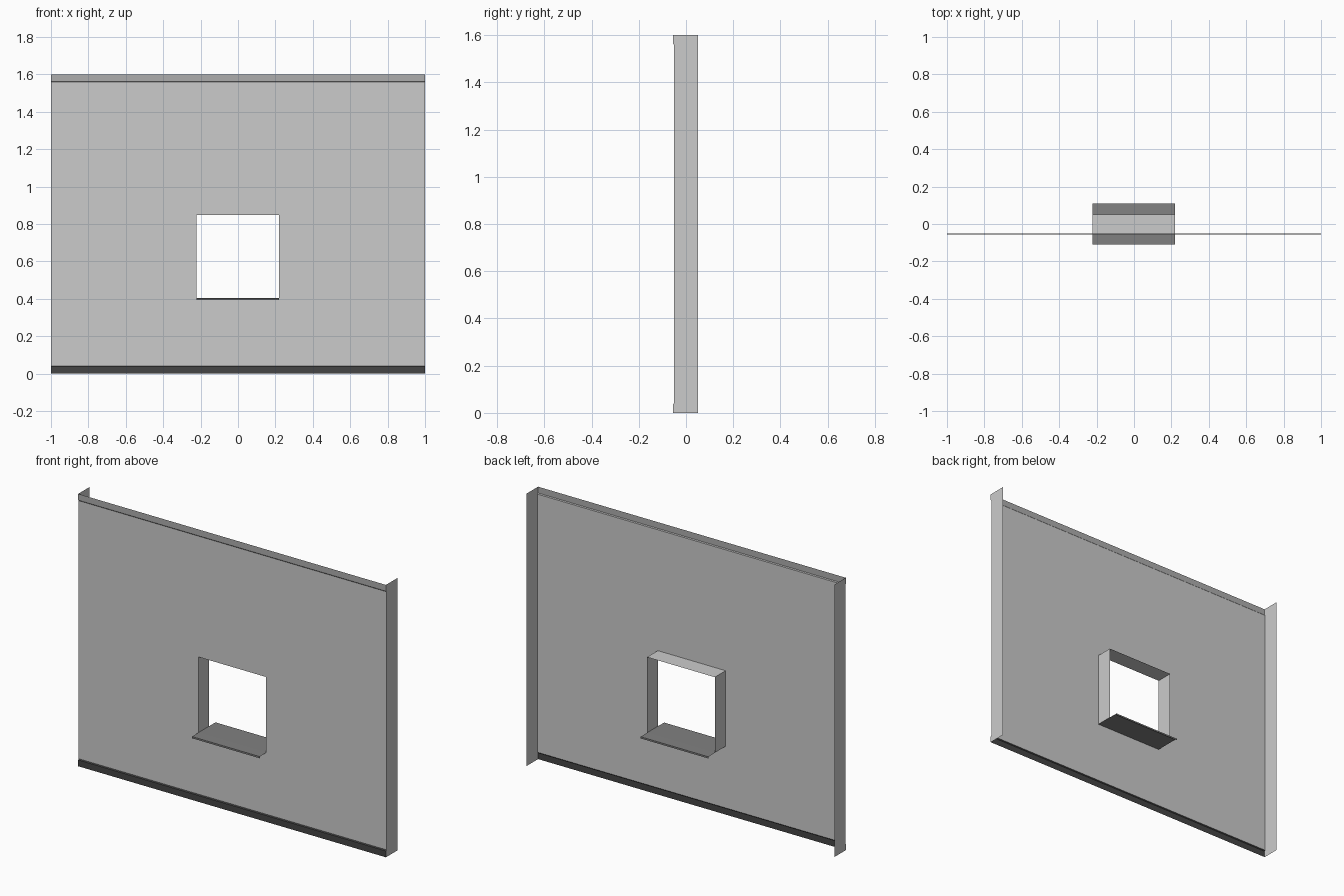
import bpy

if "Cube" in bpy.data.objects:
    bpy.data.objects.remove(bpy.data.objects["Cube"])

# Main dimensions
W, H = 1.0, 1.6
FRONT, BACK, LIP = -0.05, 0.05, -0.055
X0, X1, Z0, Z1 = -0.222, 0.218, 0.404, 0.848
LOW, HIGH, STEP = 0.042, H - 0.042, 0.005


def material(name, v):
    m = bpy.data.materials.new(name)
    m.diffuse_color = (v, v, v, 1)
    m.use_nodes = True
    m.node_tree.nodes["Principled BSDF"].inputs["Base Color"].default_value = m.diffuse_color
    return m


def sheet(name, verts, faces, mat=None):
    me = bpy.data.meshes.new(name)
    me.from_pydata(verts, [], faces)
    ob = bpy.data.objects.new(name, me)
    bpy.context.collection.objects.link(ob)
    if mat:
        me.materials.append(mat)
    return ob


def strip(name, profile, xa, xb, mat=None):
    """Extrude an open (y, z) profile along x."""
    n = len(profile)
    verts = [(x, y, z) for x in (xa, xb) for y, z in profile]
    faces = [(i, i + n, i + n + 1, i + 1) for i in range(n - 1)]
    return sheet(name, verts, faces, mat)


dark = material("dark_grey", 0.06)
mid = material("mid_grey", 0.42)
sill_grey = material("sill_grey", 0.22)

# Front wall panel: a ring of four quads around the window
outer = [(-W, LOW), (W, LOW), (W, HIGH), (-W, HIGH)]
inner = [(X0, Z0), (X1, Z0), (X1, Z1), (X0, Z1)]
ring = [(i, (i + 1) % 4, 4 + (i + 1) % 4, 4 + i) for i in range(4)]
sheet("wall_panel", [(x, FRONT, z) for x, z in outer + inner], ring)

# Slightly raised trims along the bottom and top
base = [(LIP, 0), (LIP, LOW - STEP), (FRONT, LOW)]
crown = [(FRONT, HIGH), (LIP, HIGH + STEP), (LIP, H)]
strip("bottom_trim", base, -W, W, dark)
strip("top_trim", crown, -W, W, mid)

# Side returns following the wall profile
edge = base + crown
for name, x in (("left_return", -W), ("right_return", W)):
    verts = [(x, y, z) for y, z in edge] + [(x, BACK, z) for y, z in edge]
    faces = [(i, i + 6, i + 7, i + 1) for i in range(5)]
    if x > 0:
        faces = [f[::-1] for f in faces]
    sheet(name, verts, faces)

# Window reveal: right, top and left sides
path = [(X1, Z0), (X1, Z1), (X0, Z1), (X0, Z0)]
verts = [(x, y, z) for y in (FRONT, BACK) for x, z in path]
sheet("window_reveal", verts, [(i, i + 1, i + 5, i + 4) for i in range(3)])

# Window sill with a down-turned lip on both sides of the wall
half = [(-0.109, 0.393), (-0.109, 0.403), (FRONT, Z0)]
sill = half + [(-y, z) for y, z in reversed(half)]
strip("window_sill", sill, X0, X1, sill_grey)
